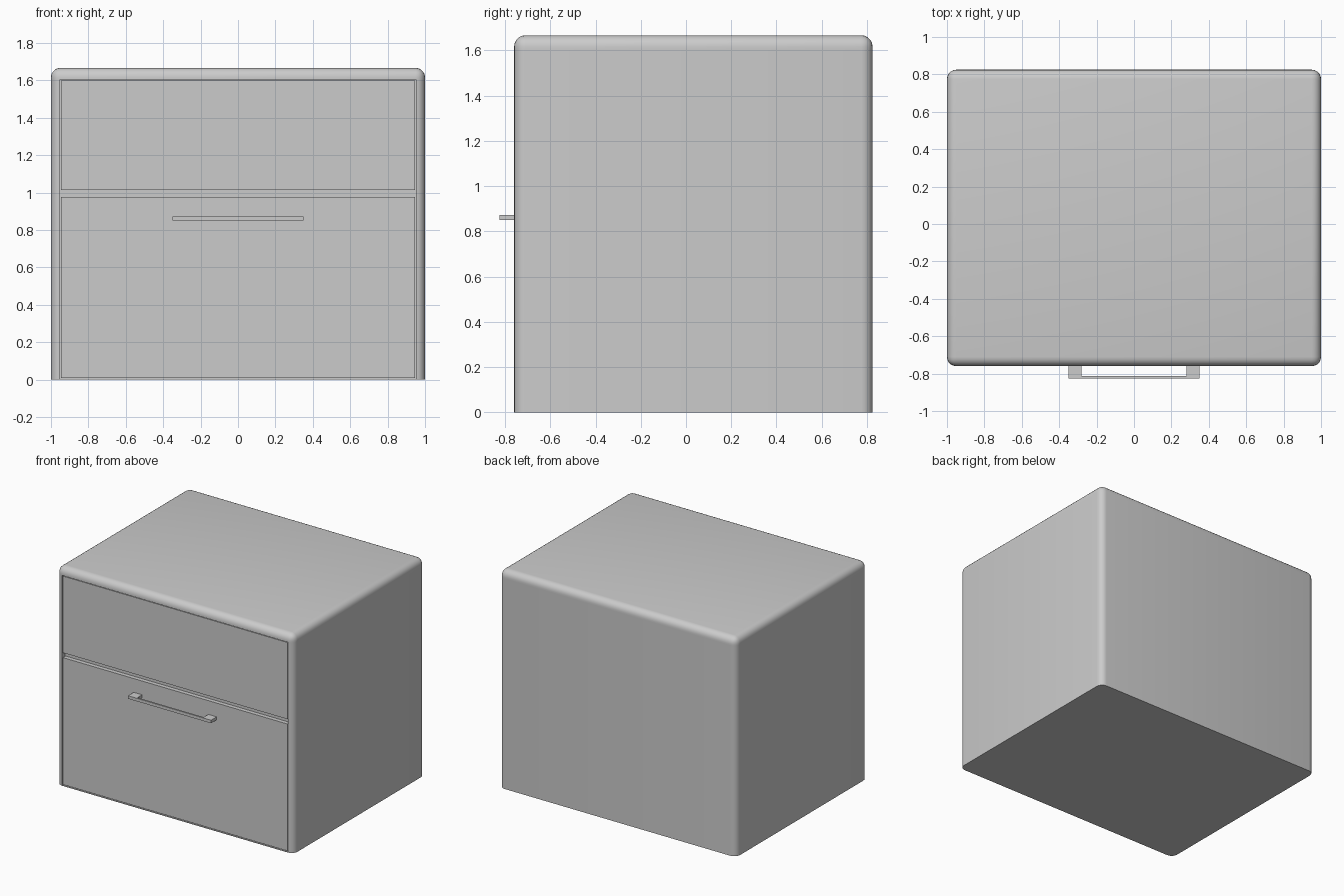
import bpy, bmesh

if "Cube" in bpy.data.objects:
    bpy.data.objects.remove(bpy.data.objects["Cube"])

FRONT, BACK = -0.76, 0.825


def finish(bm, name, smooth=False):
    bmesh.ops.recalc_face_normals(bm, faces=bm.faces)
    mesh = bpy.data.meshes.new(name)
    bm.to_mesh(mesh)
    bm.free()
    ob = bpy.data.objects.new(name, mesh)
    bpy.context.collection.objects.link(ob)
    if smooth:
        bpy.ops.object.select_all(action='DESELECT')
        ob.select_set(True)
        bpy.context.view_layer.objects.active = ob
        bpy.ops.object.shade_smooth_by_angle(angle=0.6)
    return ob


def box(name, x, y, z, bevel=0.0, pick=None, segments=5):
    """Box from (min, max) ranges; pick chooses the edges that get rounded."""
    bm = bmesh.new()
    bmesh.ops.create_cube(bm, size=1)
    for v in bm.verts:
        v.co = [r[0] if c < 0 else r[1] for c, r in zip(v.co, (x, y, z))]
    if bevel:
        edges = [e for e in bm.edges if pick(e)]
        bmesh.ops.bevel(bm, geom=edges, offset=bevel, segments=segments,
                        profile=0.5, affect='EDGES')
    return finish(bm, name, bool(bevel))


def upright(e):
    return abs(e.verts[0].co.z - e.verts[1].co.z) > 0.01


def upright_or_top(e):
    return upright(e) or min(v.co.z for v in e.verts) > 1.65


# Cabinet body with rounded corners and a shallow front recess
body = box("cabinet_body", (-1, 1), (FRONT, BACK), (0, 1.605), 0.05, upright)
cutter = box("recess_cutter", (-0.953, 0.953), (-0.9, -0.725), (0.005, 1.7))
cutter.hide_render = True
cutter.hide_viewport = True
cut = body.modifiers.new("front_recess", 'BOOLEAN')
cut.operation = 'DIFFERENCE'
cut.solver = 'EXACT'
cut.object = cutter

# Top slab with rounded upper edges
box("top_slab", (-1, 1), (FRONT, BACK), (1.605, 1.667), 0.05, upright_or_top)

# Drawer fronts
for name, z in (("upper_drawer_front", (1.015, 1.6)),
                ("lower_drawer_front", (0.01, 0.978))):
    box(name, (-0.947, 0.947), (-0.757, -0.722), z)

# Handle: flat U-shaped outline extruded upward
half = [(0.35, -0.755), (0.35, -0.825), (-0.35, -0.825), (-0.35, -0.755),
        (-0.28, -0.755), (-0.28, -0.812), (0.28, -0.812), (0.28, -0.755)]
bm = bmesh.new()
face = bm.faces.new([bm.verts.new((x, y, 0.85)) for x, y in half])
ext = bmesh.ops.extrude_face_region(bm, geom=[face])
bmesh.ops.translate(bm, vec=(0, 0, 0.023),
                    verts=[g for g in ext["geom"] if isinstance(g, bmesh.types.BMVert)])
finish(bm, "drawer_handle")
